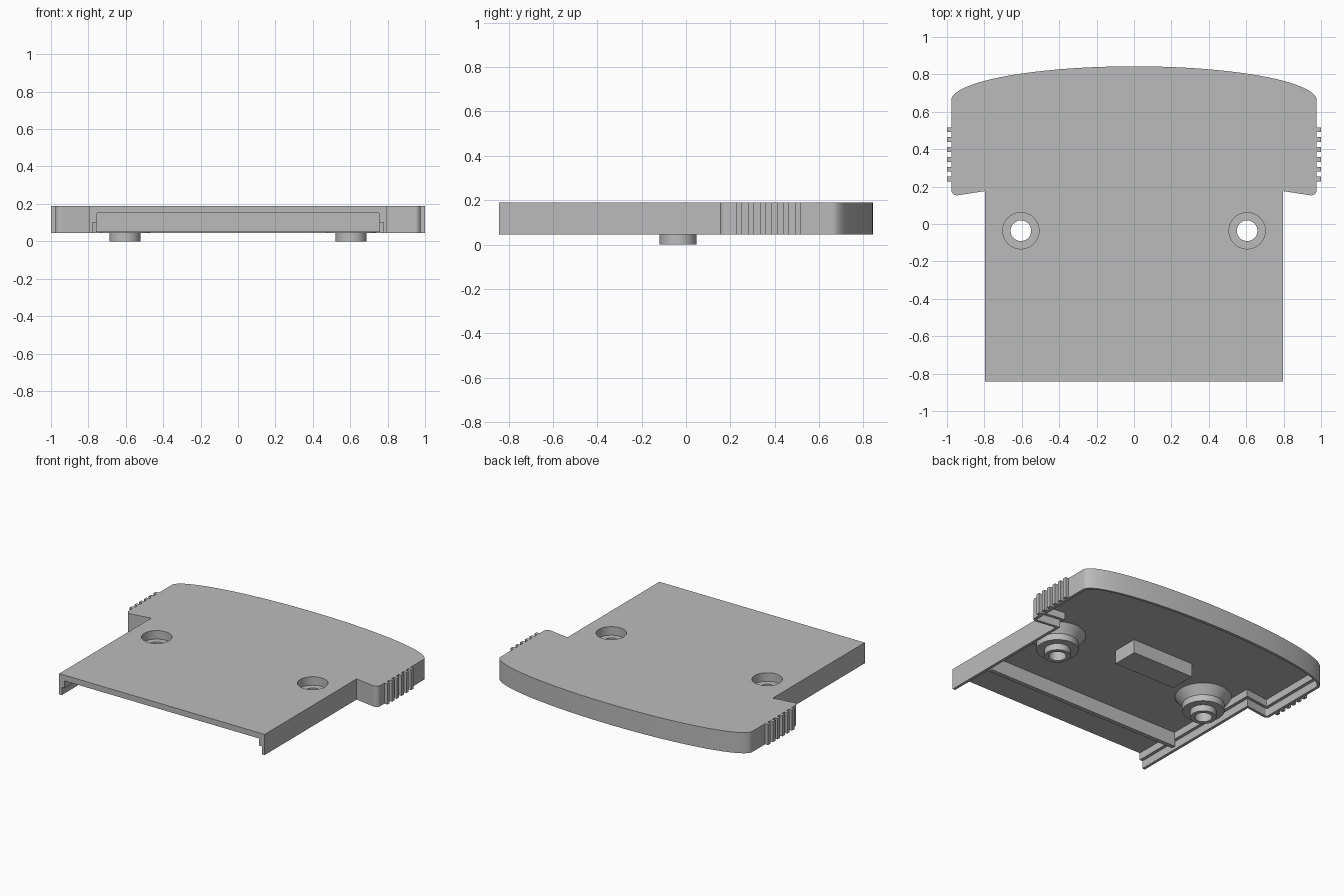
import bpy, bmesh
from math import cos, sin, pi, radians
from mathutils import Matrix, Vector

if "Cube" in bpy.data.objects:
    bpy.data.objects.remove(bpy.data.objects["Cube"])

grey = bpy.data.materials.new("light_grey_plastic")
grey.use_nodes = True
colour = (0.5, 0.5, 0.5, 1)
grey.diffuse_color = colour
grey.node_tree.nodes["Principled BSDF"].inputs["Base Color"].default_value = colour

FRONT, BASE, TOP = -0.843, 0.045, 0.19
BOSS = (0.605, -0.036)


def finish(bm, name):
    bmesh.ops.recalc_face_normals(bm, faces=bm.faces)
    mesh = bpy.data.meshes.new(name)
    bm.to_mesh(mesh)
    bm.free()
    mesh.materials.append(grey)
    obj = bpy.data.objects.new(name, mesh)
    bpy.context.collection.objects.link(obj)
    return obj


def prism(name, points, low, high):
    bm = bmesh.new()
    face = bm.faces.new([bm.verts.new((x, y, low)) for x, y in points])
    side = bmesh.ops.extrude_face_region(bm, geom=[face])["geom"]
    verts = [v for v in side if isinstance(v, bmesh.types.BMVert)]
    bmesh.ops.translate(bm, verts=verts, vec=(0, 0, high - low))
    return finish(bm, name)


def box(name, x0, x1, y0, y1, low, high):
    return prism(name, [(x0, y0), (x1, y0), (x1, y1), (x0, y1)], low, high)


def lathe(name, profile, centre, steps=48):
    bm = bmesh.new()
    verts = [bm.verts.new((r, 0, z)) for r, z in profile]
    edges = [bm.edges.new(pair) for pair in zip(verts, verts[1:])]
    bmesh.ops.spin(bm, geom=verts + edges, cent=(0, 0, 0), axis=(0, 0, 1),
                   angle=2 * pi, steps=steps)
    bmesh.ops.remove_doubles(bm, verts=bm.verts, dist=0.0001)
    bmesh.ops.transform(bm, matrix=Matrix.Translation(Vector((*centre, 0))), verts=bm.verts)
    return finish(bm, name)


def combine(target, tool, operation):
    mod = target.modifiers.new(operation, "BOOLEAN")
    mod.operation, mod.object, mod.solver = operation, tool, "EXACT"
    bpy.context.view_layer.objects.active = target
    bpy.ops.object.modifier_apply(modifier=mod.name)
    bpy.data.objects.remove(tool)


def outline(inset, front, teeth=False):
    """Plan shape: narrow tongue in front, wide head with an elliptical back."""
    half, wide = 0.797 - inset, 0.977 - inset
    r = max(0.03 - inset, 0.003)
    pts = [(half, front), (half, 0.176 + inset)]
    # rounded shoulder corner
    for i in range(9):
        a = radians(-98 + 98 * i / 8)
        pts.append((wide - r + r * cos(a), 0.153 + inset + r + r * sin(a)))
    # grip teeth on the sides
    if teeth:
        for i in range(6):
            y = 0.227 + 0.0528 * i
            pts += [(wide, y), (1, y), (1, y + 0.026), (wide, y + 0.026)]
    # curved back
    n = 36
    for i in range(n):
        a = pi / 2 * i / n
        pts.append((wide * cos(a), 0.66 + (0.183 - inset) * sin(a)))
    mirrored = [(-x, y) for x, y in reversed(pts)]
    return pts + [(0, 0.843 - inset)] + mirrored


# Shell: solid outline hollowed from below, with a stepped lip, open at the front
shell = prism("cover_shell", outline(0, FRONT, True), BASE, TOP)
combine(shell, prism("lip_cutter", outline(0.02, -1), -0.1, 0.10), "DIFFERENCE")
combine(shell, prism("cavity_cutter", outline(0.042, -1), -0.1, 0.15), "DIFFERENCE")

# Underside cross rib and central block
combine(shell, box("cross_rib", -0.758, 0.758, -0.53, -0.50, 0.05, 0.17), "UNION")
combine(shell, box("centre_block", -0.28, 0.2, 0.055, 0.24, 0.055, 0.17), "UNION")

# Stepped screw bosses with counterbored holes
for side in (-1, 1):
    centre = (side * BOSS[0], BOSS[1])
    body = [(0, 0.17), (0.18, 0.17), (0.18, 0.149), (0.134, 0.09), (0.134, BASE),
            (0.083, BASE), (0.083, 0), (0, 0)]
    bore = [(0, 0.3), (0.097, 0.3), (0.097, 0.13), (0.055, 0.13), (0.055, -0.1), (0, -0.1)]
    combine(shell, lathe("screw_boss", body, centre), "UNION")
    combine(shell, lathe("screw_hole", bore, centre), "DIFFERENCE")

# Smooth curved walls, keep hard edges
bpy.ops.object.select_all(action="DESELECT")
shell.select_set(True)
bpy.context.view_layer.objects.active = shell
bpy.ops.object.shade_smooth_by_angle(angle=radians(30))
